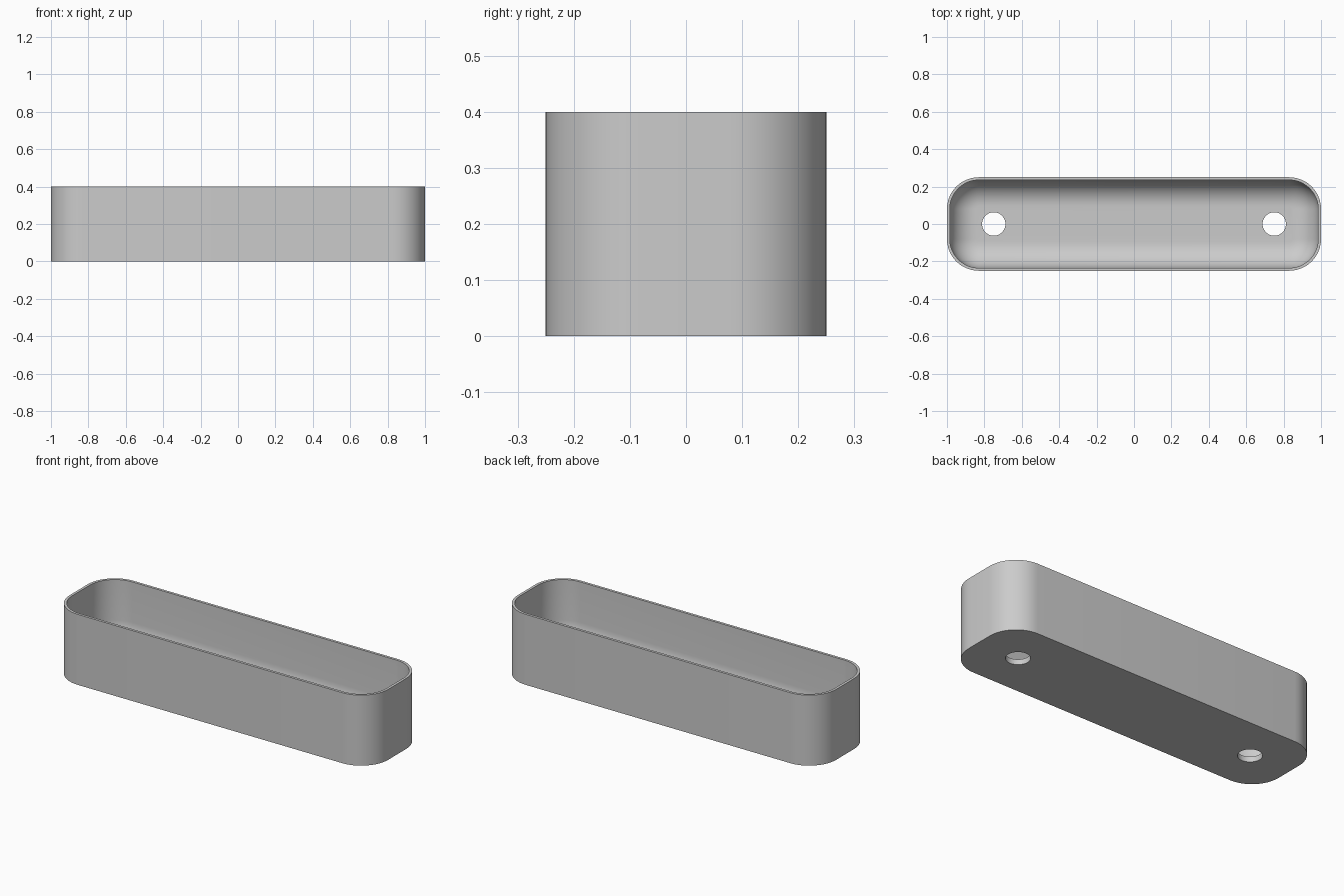
import bpy
import bmesh
from math import sin, cos, pi, radians

cube = bpy.data.objects.get("Cube")
if cube:
    bpy.data.objects.remove(cube, do_unlink=True)

LENGTH, WIDTH, HEIGHT = 2.0, 0.5, 0.4
CORNER = 0.17       # outer corner radius
WALL = 0.015
FLOOR = 0.03
FILLET = 0.14       # rounding between inner wall and floor
HOLE_X, HOLE_R = 0.75, 0.0625
STEPS = 12

grey = bpy.data.materials.new("plain grey")
grey.use_nodes = True
grey.diffuse_color = (0.6, 0.6, 0.6, 1)
grey.node_tree.nodes["Principled BSDF"].inputs["Base Color"].default_value = grey.diffuse_color


def ring(bm, inset, z):
    """Rounded rectangle, shrunk evenly by inset, at height z."""
    r = CORNER - inset
    cx, cy = LENGTH / 2 - CORNER, WIDTH / 2 - CORNER
    verts = []
    for quarter, (sx, sy) in enumerate([(1, 1), (-1, 1), (-1, -1), (1, -1)]):
        for i in range(STEPS + 1):
            a = (quarter + i / STEPS) * pi / 2
            verts.append(bm.verts.new((sx * cx + r * cos(a), sy * cy + r * sin(a), z)))
    return verts


# Trough body: outer wall, rim, inner wall, rounded inner edge, floor
bm = bmesh.new()
profile = [(0, 0), (0, HEIGHT), (WALL, HEIGHT)]
for i in range(STEPS + 1):
    a = i / STEPS * pi / 2
    profile.append((WALL + FILLET * (1 - cos(a)), FLOOR + FILLET * (1 - sin(a))))
rings = [ring(bm, inset, z) for inset, z in profile]
for lower, upper in zip(rings, rings[1:]):
    n = len(lower)
    for i in range(n):
        j = (i + 1) % n
        bm.faces.new((lower[i], lower[j], upper[j], upper[i]))
bm.faces.new(rings[0][::-1])
bm.faces.new(rings[-1])
bmesh.ops.recalc_face_normals(bm, faces=bm.faces)
mesh = bpy.data.meshes.new("trough")
bm.to_mesh(mesh)
bm.free()
mesh.materials.append(grey)
trough = bpy.data.objects.new("trough", mesh)
bpy.context.collection.objects.link(trough)

# Drain holes through the floor
for side, name in ((1, "left"), (-1, "right")):
    bpy.ops.mesh.primitive_cylinder_add(vertices=48, radius=HOLE_R, depth=0.2,
                                        location=(side * HOLE_X, 0, 0))
    cutter = bpy.context.object
    cutter.name = name + "_drain_hole_cutter"
    cutter.hide_render = True
    cutter.data.materials.append(grey)
    cut = trough.modifiers.new(name + " drain hole", 'BOOLEAN')
    cut.operation = 'DIFFERENCE'
    cut.solver = 'EXACT'
    cut.object = cutter
    bpy.context.view_layer.objects.active = trough
    bpy.ops.object.modifier_apply(modifier=cut.name)
    bpy.data.objects.remove(cutter, do_unlink=True)

# Smooth curves, crisp rim and hole edges
bpy.ops.object.select_all(action='DESELECT')
trough.select_set(True)
bpy.context.view_layer.objects.active = trough
bpy.ops.object.shade_smooth_by_angle(angle=radians(35))
